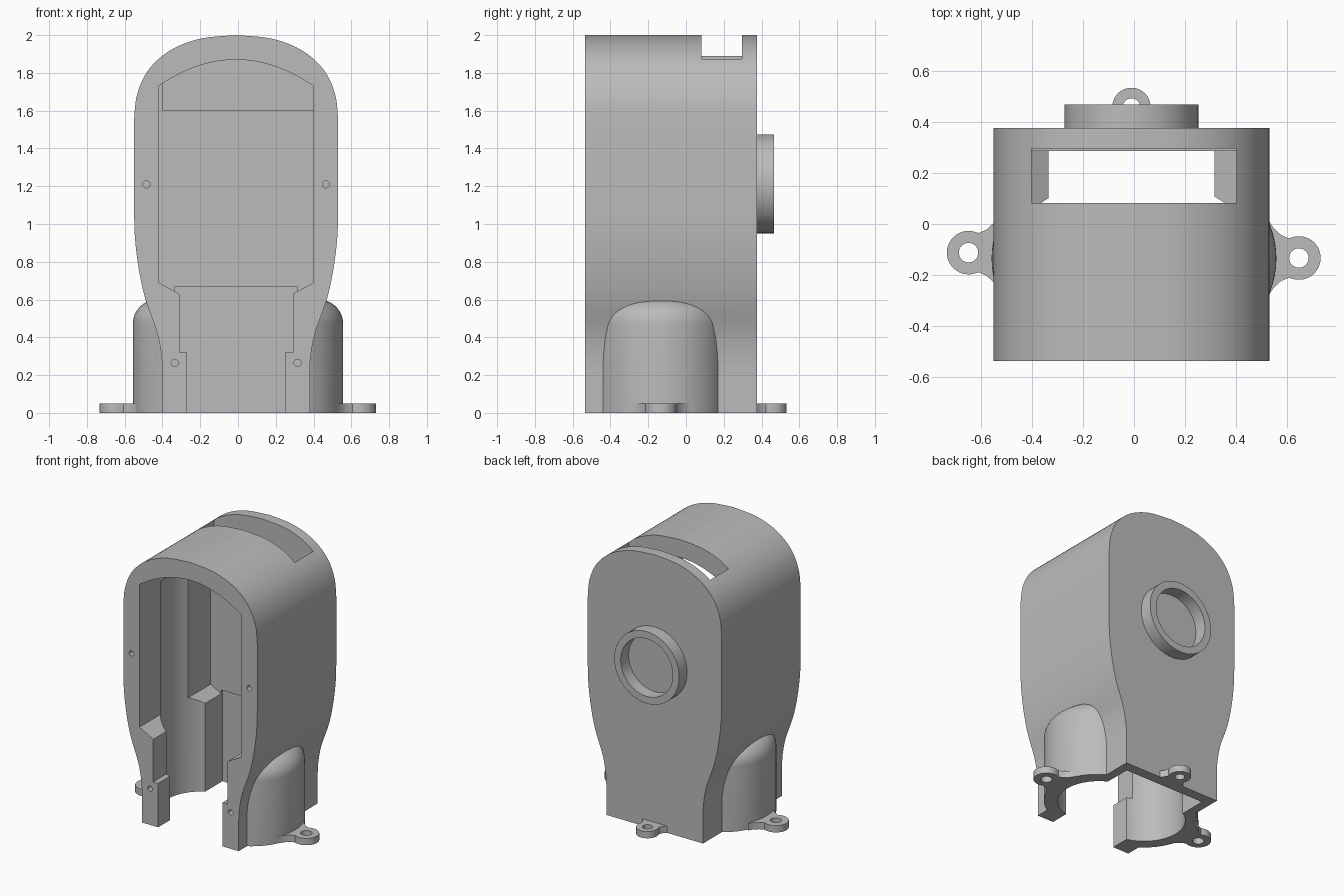
import bpy, bmesh, math
from mathutils import Vector, Matrix

cube = bpy.data.objects.get("Cube")
if cube:
    bpy.data.objects.remove(cube, do_unlink=True)

CX = -0.01      # centre line of the shell
BY = -0.135     # depth of the side bulges
BACK = 0.375    # outer back face

grey = bpy.data.materials.new("plain grey")
grey.use_nodes = True
colour = (0.5, 0.5, 0.5, 1)
grey.diffuse_color = colour
grey.node_tree.nodes["Principled BSDF"].inputs["Base Color"].default_value = colour


def finish(name, bm):
    bmesh.ops.recalc_face_normals(bm, faces=bm.faces[:])
    mesh = bpy.data.meshes.new(name)
    bm.to_mesh(mesh)
    bm.free()
    mesh.materials.append(grey)
    obj = bpy.data.objects.new(name, mesh)
    bpy.context.collection.objects.link(obj)
    return obj


def prism(name, outline, lo, hi, axis="Y"):
    """Extrude a flat outline along Y (points are x, z) or Z (points are x, y)."""
    bm = bmesh.new()
    place = (lambda u, v: (u, lo, v)) if axis == "Y" else (lambda u, v: (u, v, lo))
    face = bm.faces.new([bm.verts.new(place(u, v)) for u, v in outline])
    new = bmesh.ops.extrude_face_region(bm, geom=[face])["geom"]
    move = Vector((0, hi - lo, 0)) if axis == "Y" else Vector((0, 0, hi - lo))
    bmesh.ops.translate(bm, vec=move, verts=[g for g in new if isinstance(g, bmesh.types.BMVert)])
    return finish(name, bm)


def ring(u, v, r, n=48):
    return [(u + r * math.cos(2 * math.pi * i / n), v + r * math.sin(2 * math.pi * i / n))
            for i in range(n)]


def box(x0, x1, z0, z1):
    return [(x0, z0), (x1, z0), (x1, z1), (x0, z1)]


def mirrored(half):
    """Close a right-hand half outline about the centre line."""
    left = [(-x, z) for x, z in reversed(half) if x > 1e-6]
    return [(CX + x, z) for x, z in half + left]


def spline(points, steps=5):
    p = [Vector(q) for q in [points[0]] + points + [points[-1]]]
    out = []
    for a, b, c, d in zip(p, p[1:], p[2:], p[3:]):
        for i in range(steps):
            t = i / steps
            out.append(tuple(0.5 * (2 * b + (c - a) * t + (2 * a - 5 * b + 4 * c - d) * t * t
                                    + (3 * b - a - 3 * c + d) * t ** 3)))
    return out + [points[-1]]


def boolean(target, tool, operation):
    mod = target.modifiers.new("cut", "BOOLEAN")
    mod.operation, mod.solver, mod.object = operation, "EXACT", tool
    bpy.context.view_layer.objects.active = target
    bpy.ops.object.modifier_apply(modifier=mod.name)
    bpy.data.objects.remove(tool, do_unlink=True)


def bulge(name, x):
    """Upright cylinder with a rounded top edge."""
    r, top, f, n = 0.352, 0.6, 0.13, 64
    prof = [(r, 0)] + [(r - f + f * math.cos(a), top - f + f * math.sin(a))
                       for a in (math.pi / 2 * i / 10 for i in range(11))]
    bm = bmesh.new()
    loops = [[bm.verts.new((u, v, z)) for u, v in ring(x, BY, rad, n)] for rad, z in prof]
    for lower, upper in zip(loops, loops[1:]):
        for i in range(n):
            j = (i + 1) % n
            bm.faces.new((lower[i], lower[j], upper[j], upper[i]))
    bm.faces.new(loops[0])
    bm.faces.new(loops[-1])
    return finish(name, bm)


# Shell: pear-shaped outline with a domed top
side = spline([(0.39, 0.2), (0.395, 0.3), (0.42, 0.43), (0.48, 0.6), (0.515, 0.76),
               (0.535, 0.92), (0.54, 1.05)], 4)
dome = spline([(0.54, 1.55), (0.528, 1.67), (0.487, 1.78), (0.42, 1.865),
               (0.32, 1.935), (0.18, 1.983), (0, 2.0)])
shell = prism("shell", mirrored([(0.39, 0)] + side + dome), -0.535, BACK)
for s in (-1, 1):
    boolean(shell, bulge("bulge", 0.205 * s), "UNION")

# Cavity open at the front and the bottom, with an arched ceiling
arch = [(0.41 * math.cos(a), 1.73 + 0.14 * (1 - (math.cos(a)) ** 2))
        for a in (math.pi / 2 * i / 16 for i in range(17))]
opening = [(0.26, -0.1), (0.26, 0.32), (0.3, 0.32), (0.3, 0.63), (0.41, 0.69)] + arch
boolean(shell, prism("opening", mirrored(opening), -0.7, 0.285), "DIFFERENCE")
boolean(shell, prism("lower_bay", box(CX - 0.325, CX + 0.325, -0.1, 0.67), BY, 0.3), "DIFFERENCE")
for s in (-1, 1):
    well = prism("well", ring(CX * 0.5 + 0.195 * s, BY, 0.272, 64), -0.1, 1.66, "Z")
    boolean(shell, well, "DIFFERENCE")

# Slot across the top
boolean(shell, prism("slot", box(-0.4, 0.4, 1.6, 2.2), 0.083, 0.296), "DIFFERENCE")

# Screw holes in the front rim
for x, z in ((0.475, 1.21), (0.325, 0.265)):
    for s in (-1, 1):
        hole = prism("screw_hole", ring(CX + s * x, z, 0.019, 20), -0.6, -0.44)
        boolean(shell, hole, "DIFFERENCE")

# Raised collar on the back
collar = prism("back_collar", ring(CX, 1.213, 0.262, 64), BACK - 0.01, 0.467)
boolean(collar, prism("bore", ring(CX, 1.213, 0.21, 64), BACK, 0.6), "DIFFERENCE")


def lug(name, x, y, turn, scale):
    """Flat screw lug with a flared root, pointing along the turned X axis."""
    r = 0.085
    web = [(-0.04, 0.077), (-0.07, 0.09), (-0.1, 0.118), (-0.12, 0.15)]
    arc = [(r * math.cos(a), r * math.sin(a))
           for a in (math.radians(-112 + 8 * i) for i in range(29))]
    outline = arc + web + [(u, -v) for u, v in reversed(web)]
    obj = prism(name, outline, 0, 0.05, "Z")
    boolean(obj, prism("lug_hole", ring(0, 0, 0.038, 32), -0.1, 0.1, "Z"), "DIFFERENCE")
    obj.data.transform(Matrix.Translation((x, y, 0)) @ Matrix.Rotation(turn, 4, "Z")
                       @ Matrix.Diagonal((scale, scale, 1, 1)))
    return obj


# Mounting lugs at the foot
parts = [shell, collar,
         lug("left_lug", 0.645, -0.133, 0, 1),
         lug("right_lug", -0.647, -0.112, math.pi, 1),
         lug("back_lug", CX, 0.458, math.pi / 2, 0.88)]

# Smooth curves, crisp edges
bpy.ops.object.select_all(action="DESELECT")
for obj in parts:
    obj.select_set(True)
bpy.context.view_layer.objects.active = shell
bpy.ops.object.shade_smooth_by_angle(angle=math.radians(30))
